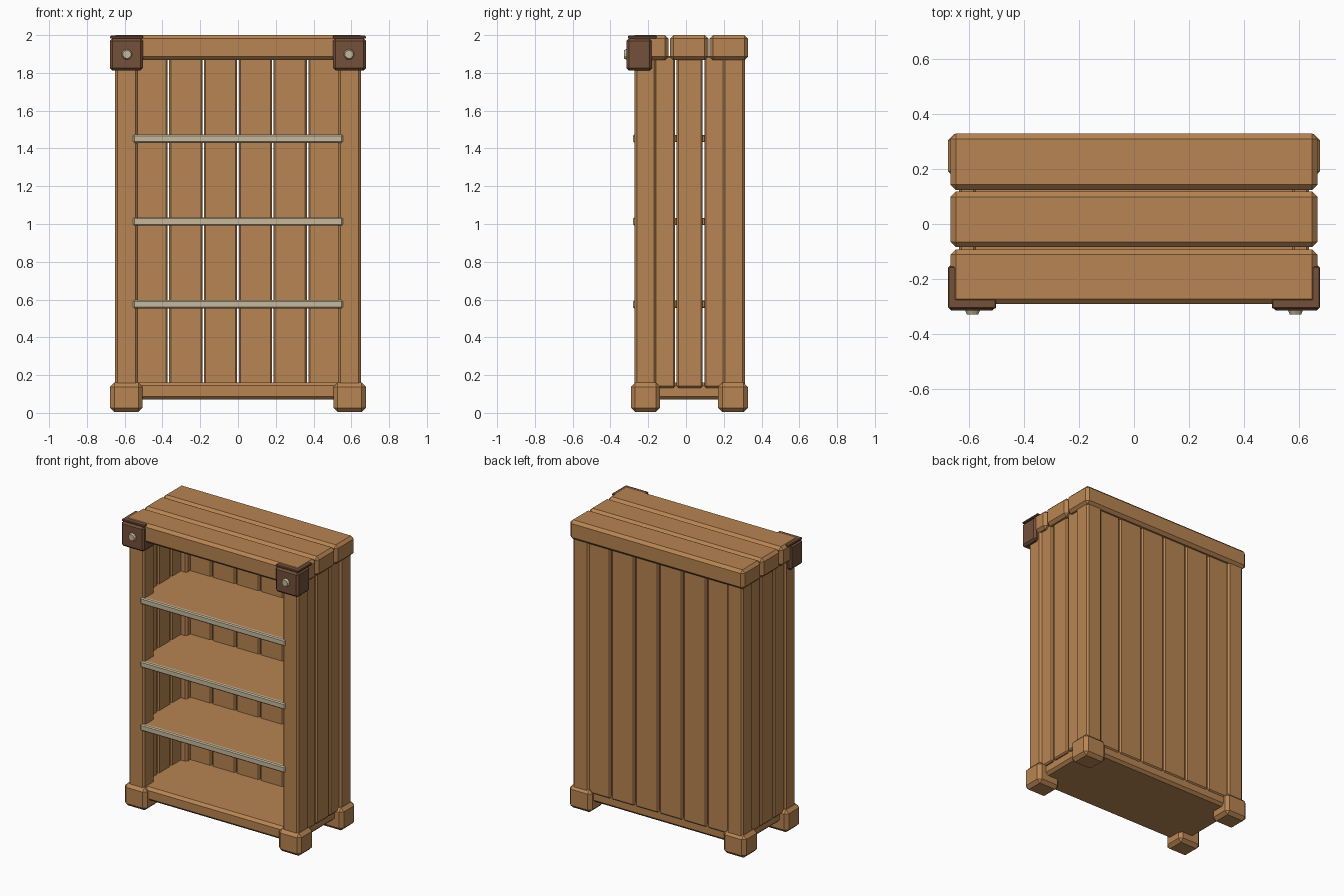
import bpy
import bmesh
import math
from mathutils import Matrix, Vector

cube = bpy.data.objects.get("Cube")
if cube:
    bpy.data.objects.remove(cube, do_unlink=True)


def material(name, rgb):
    mat = bpy.data.materials.new(name)
    mat.use_nodes = True
    mat.diffuse_color = (*rgb, 1)
    mat.node_tree.nodes["Principled BSDF"].inputs["Base Color"].default_value = (*rgb, 1)
    return mat


wood = material("warm wood", (0.477, 0.233, 0.084))
dark = material("dark brown", (0.175, 0.08, 0.042))
pale = material("pale trim", (0.571, 0.485, 0.33))


def finish(name, bm, mat):
    bmesh.ops.recalc_face_normals(bm, faces=bm.faces)
    mesh = bpy.data.meshes.new(name)
    bm.to_mesh(mesh)
    bm.free()
    mesh.materials.append(mat)
    obj = bpy.data.objects.new(name, mesh)
    bpy.context.collection.objects.link(obj)
    return obj


def box(name, x, y, z, chamfer, mat=wood):
    """Chamfered box from (low, high) ranges on each axis."""
    low, high = (Vector(p) for p in zip(x, y, z))
    bm = bmesh.new()
    bmesh.ops.create_cube(bm, size=1)
    bmesh.ops.scale(bm, vec=high - low, verts=bm.verts)
    bmesh.ops.translate(bm, vec=(low + high) / 2, verts=bm.verts)
    bmesh.ops.bevel(bm, geom=bm.edges[:], offset=chamfer, segments=1,
                    affect='EDGES', profile=0.5)
    return finish(name, bm, mat)


def pair(name, x, y, z, chamfer, mat=wood):
    """The same box on the left (+x) and mirrored on the right."""
    box("left_" + name, x, y, z, chamfer, mat)
    box("right_" + name, (-x[1], -x[0]), y, z, chamfer, mat)


# Top boards
for i, y in enumerate([(-0.292, -0.092), (-0.084, 0.118), (0.124, 0.329)]):
    box(f"top_board_{i + 1}", (-0.668, 0.668), y, (1.867, 2.0), 0.019)

# Corner posts and feet
for end, post_y, foot_y in [("front", (-0.272, -0.158), (-0.292, -0.137)),
                            ("back", (0.195, 0.312), (0.17, 0.327))]:
    pair(end + "_post", (0.53, 0.651), post_y, (0.1, 1.9), 0.012)
    pair(end + "_foot", (0.505, 0.677), foot_y, (0.005, 0.16), 0.022)

# Side planks
for i, y in enumerate([(-0.17, -0.058), (-0.049, 0.088), (0.097, 0.205)]):
    pair(f"side_plank_{i + 1}", (0.575, 0.637), y, (0.133, 1.89), 0.009)

# Back planks
step = 0.184
for i in range(6):
    x = (i - 3) * step
    box(f"back_plank_{i + 1}", (x + 0.004, x + step - 0.004),
        (0.235, 0.298), (0.133, 1.89), 0.009)

# Bottom board
box("bottom_board", (-0.62, 0.62), (-0.262, 0.29), (0.07, 0.162), 0.018)

# Shelves with front trim
for i, z in enumerate([0.575, 1.013, 1.452]):
    box(f"shelf_{i + 1}", (-0.61, 0.61), (-0.262, 0.25), (z - 0.019, z + 0.019), 0.004)
    box(f"shelf_trim_{i + 1}", (-0.555, 0.555), (-0.28, -0.25),
        (z - 0.022, z + 0.022), 0.007, pale)

# Corner brackets: a front block and a thin cap over the board corner
pair("bracket", (0.504, 0.678), (-0.315, -0.18), (1.812, 1.983), 0.013, dark)
pair("bracket_cap", (0.502, 0.677), (-0.308, -0.155), (1.982, 1.997), 0.004, dark)

# Rivets
for side, name in [(1, "left_rivet"), (-1, "right_rivet")]:
    bm = bmesh.new()
    bmesh.ops.create_cone(bm, cap_ends=True, segments=10, radius1=0.029,
                          radius2=0.022, depth=0.016)
    turn = Matrix.Translation((side * 0.588, -0.321, 1.898)) @ Matrix.Rotation(math.pi / 2, 4, 'X')
    bmesh.ops.transform(bm, matrix=turn, verts=bm.verts)
    finish(name, bm, pale)
